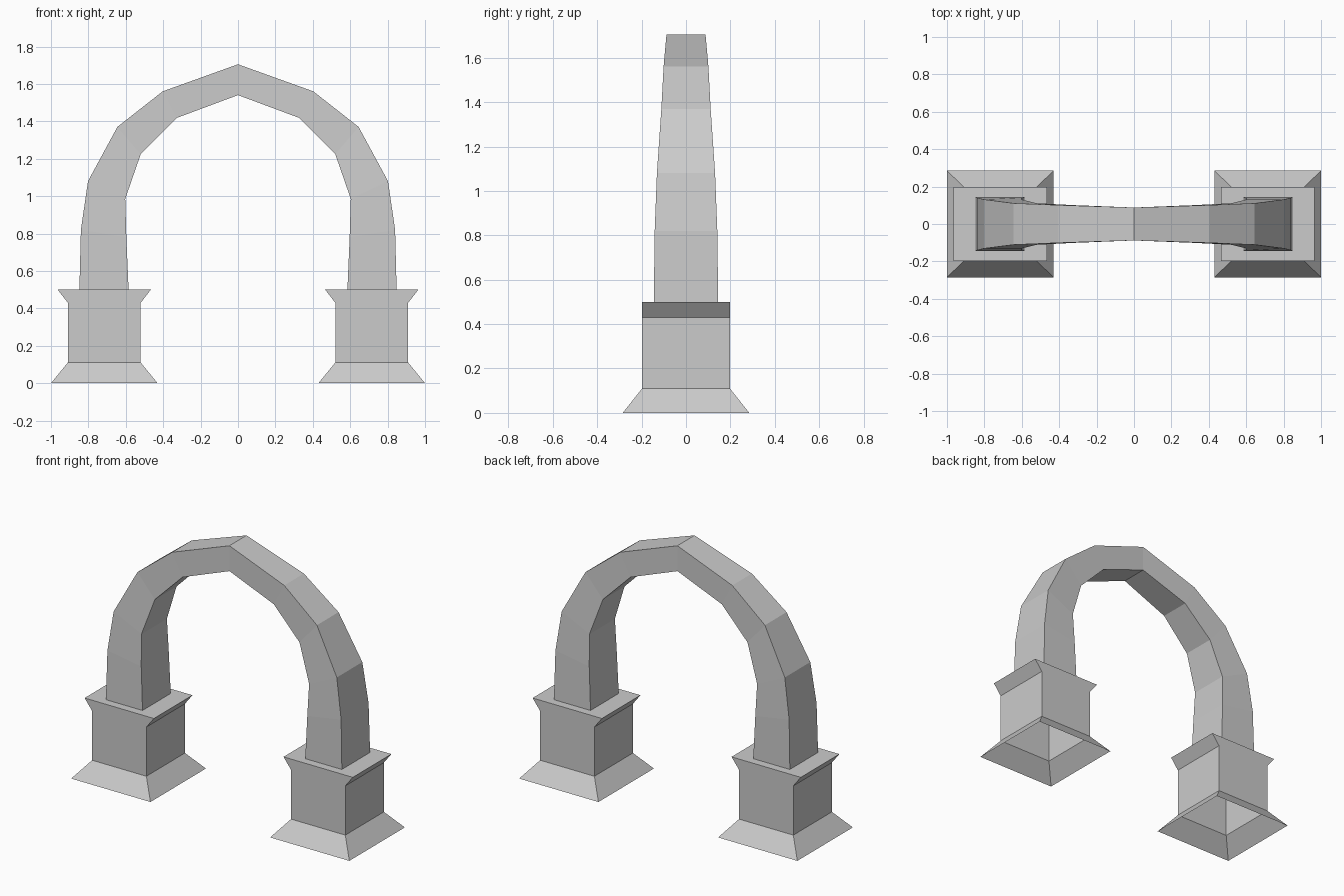
import bpy, bmesh

if "Cube" in bpy.data.objects:
    bpy.data.objects.remove(bpy.data.objects["Cube"])


def make_object(name, rings, cap_top=False):
    """Skin a list of four-point rings into a flat-shaded tube."""
    bm = bmesh.new()
    loops = [[bm.verts.new(p) for p in ring] for ring in rings]
    for a, b in zip(loops, loops[1:]):
        for i in range(4):
            j = (i + 1) % 4
            bm.faces.new((a[i], a[j], b[j], b[i]))
    if cap_top:
        bm.faces.new(loops[-1])
    bmesh.ops.recalc_face_normals(bm, faces=bm.faces)
    mesh = bpy.data.meshes.new(name)
    bm.to_mesh(mesh)
    bm.free()
    obj = bpy.data.objects.new(name, mesh)
    bpy.context.collection.objects.link(obj)
    return obj


# Pedestals: flared foot with open underside, square shaft, cap flared sideways only
# (half width x, half depth y, height z)
PEDESTAL = [(0.285, 0.285, 0.0), (0.195, 0.198, 0.11),
            (0.195, 0.198, 0.43), (0.249, 0.198, 0.50)]
for side, cx in (("left", -0.715), ("right", 0.715)):
    rings = [[(cx + sx * w, sy * d, z)
              for sx, sy in ((-1, -1), (1, -1), (1, 1), (-1, 1))]
             for w, d, z in PEDESTAL]
    make_object(side + "_pedestal", rings, cap_top=True)

# Arch: tapered sections from the right foot to the crown, mirrored to the left
# (outer x, outer z, inner x, inner z, half depth y)
HALF_ARCH = [(0.848, 0.50, 0.585, 0.50, 0.145),
             (0.840, 0.82, 0.597, 0.78, 0.141),
             (0.802, 1.08, 0.603, 0.985, 0.131),
             (0.645, 1.37, 0.520, 1.225, 0.111),
             (0.403, 1.56, 0.328, 1.418, 0.101),
             (0.0, 1.705, 0.0, 1.54, 0.088)]
sections = HALF_ARCH + [(-ox, oz, -ix, iz, d)
                        for ox, oz, ix, iz, d in reversed(HALF_ARCH[:-1])]
make_object("arch", [[(ox, -d, oz), (ox, d, oz), (ix, d, iz), (ix, -d, iz)]
                     for ox, oz, ix, iz, d in sections])
